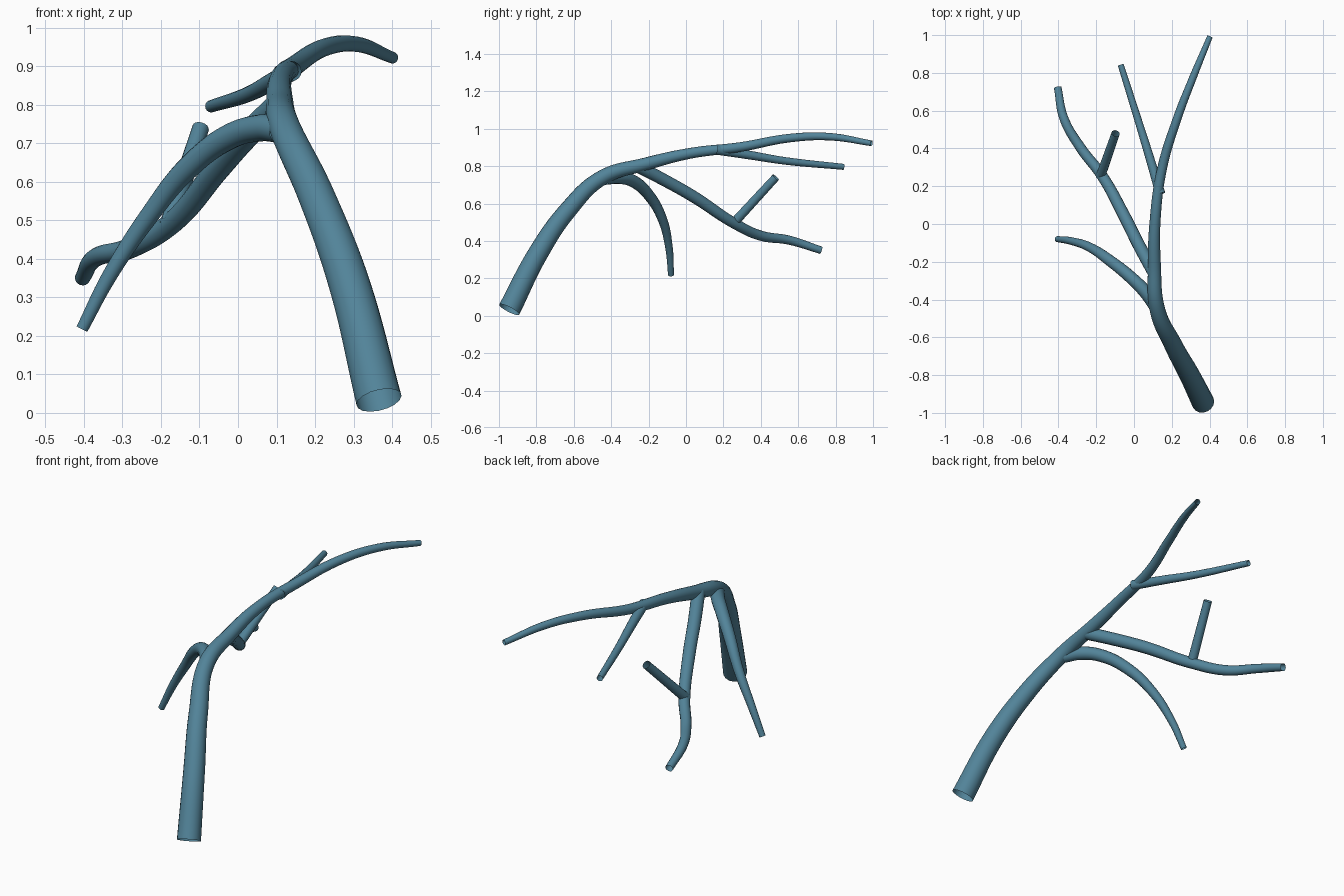
import bpy
import math

bark = bpy.data.materials.new("slate blue")
bark.diffuse_color = (0.085, 0.23, 0.32, 1)


def limb(name, points):
    """Tapered, open-ended tube through (x, y, z, radius) points."""
    curve = bpy.data.curves.new(name, 'CURVE')
    curve.dimensions = '3D'
    curve.bevel_depth = 1.0
    curve.bevel_resolution = 6
    curve.resolution_u = 10
    curve.use_fill_caps = False
    spline = curve.splines.new('BEZIER')
    spline.bezier_points.add(len(points) - 1)
    for bp, (x, y, z, r) in zip(spline.bezier_points, points):
        bp.co = (x, y, z)
        bp.radius = r
        bp.handle_left_type = bp.handle_right_type = 'AUTO'
    curve.materials.append(bark)
    obj = bpy.data.objects.new(name, curve)
    bpy.context.collection.objects.link(obj)
    bpy.ops.object.select_all(action='DESELECT')
    obj.select_set(True)
    bpy.context.view_layer.objects.active = obj
    bpy.ops.object.convert(target='MESH')
    bpy.ops.object.shade_smooth_by_angle(angle=math.radians(40))


# Main stem, arching from the thick base to the thin tip
limb("main_stem", [
    (0.366, -0.945, 0.033, 0.060), (0.289, -0.79, 0.335, 0.054),
    (0.205, -0.635, 0.56, 0.048), (0.122, -0.445, 0.74, 0.041),
    (0.108, -0.22, 0.81, 0.035), (0.112, 0.02, 0.868, 0.029),
    (0.148, 0.29, 0.902, 0.026), (0.228, 0.556, 0.95, 0.023),
    (0.31, 0.77, 0.957, 0.020), (0.402, 0.992, 0.922, 0.015)])

# Lower side branch, drooping
limb("drooping_branch", [
    (0.11, -0.43, 0.735, 0.035), (0.06, -0.36, 0.74, 0.035),
    (-0.02, -0.28, 0.718, 0.033), (-0.126, -0.195, 0.64, 0.030),
    (-0.23, -0.125, 0.513, 0.025), (-0.333, -0.09, 0.357, 0.020),
    (-0.405, -0.08, 0.218, 0.016)])

# Middle side branch
limb("middle_branch", [
    (0.107, -0.26, 0.80, 0.034), (0.025, -0.11, 0.722, 0.033),
    (-0.05, 0.04, 0.637, 0.032), (-0.172, 0.26, 0.493, 0.029),
    (-0.28, 0.40, 0.428, 0.027), (-0.37, 0.556, 0.403, 0.024),
    (-0.404, 0.722, 0.35, 0.020)])

# Twig standing on the middle branch
limb("upright_twig", [
    (-0.178, 0.25, 0.49, 0.025), (-0.097, 0.48, 0.74, 0.022)])

# Upper side branch
limb("upper_branch", [
    (0.14, 0.16, 0.888, 0.026), (0.085, 0.345, 0.858, 0.023),
    (0.028, 0.53, 0.828, 0.020), (-0.07, 0.842, 0.796, 0.016)])
